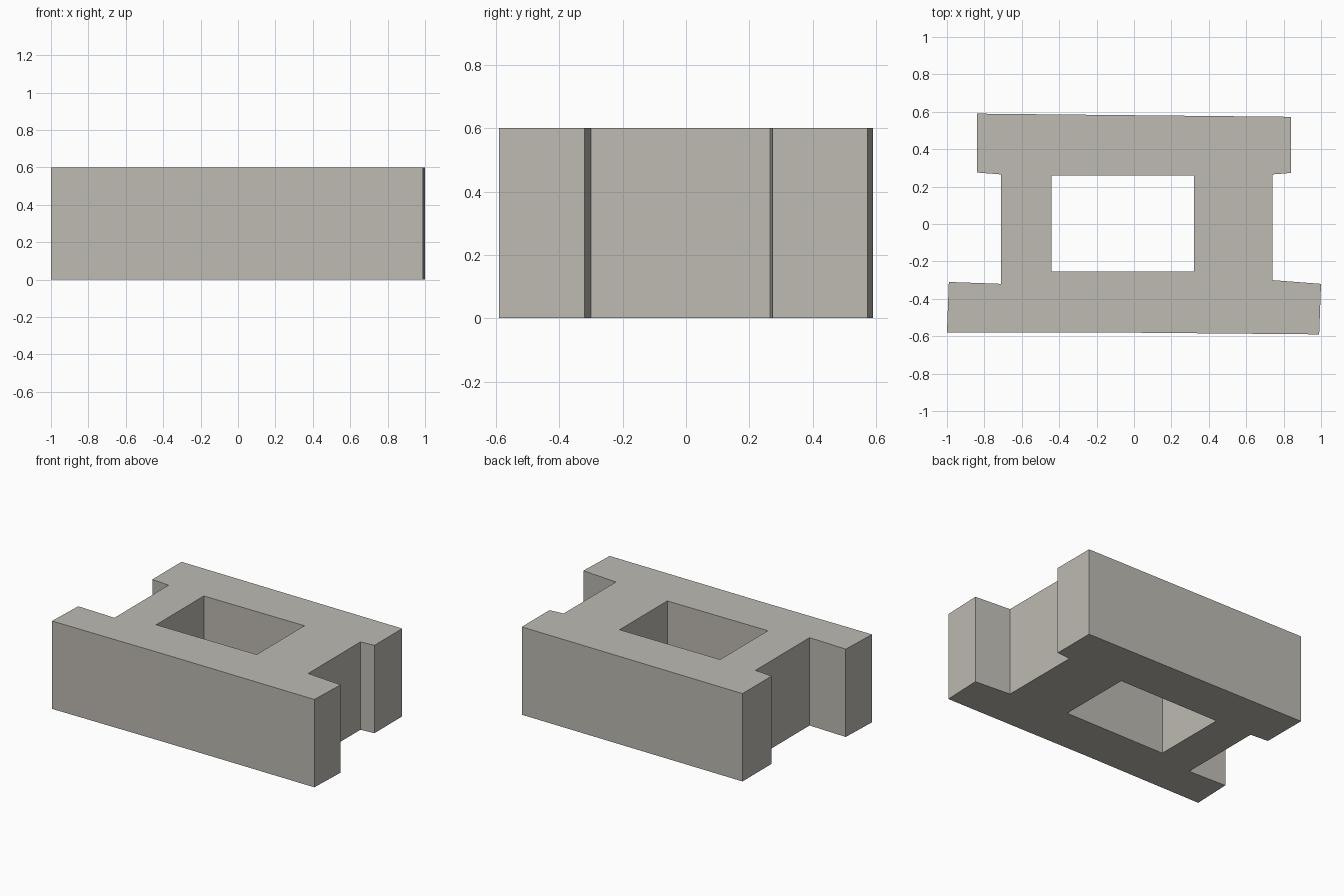
import bpy
import bmesh

if "Cube" in bpy.data.objects:
    bpy.data.objects.remove(bpy.data.objects["Cube"])

HEIGHT = 0.6

# Slightly irregular H-shaped outline, counter-clockwise from front left
OUTLINE = [(-1.0, -0.58), (-0.12, -0.58), (0.99, -0.59), (1.0, -0.32),
           (0.74, -0.30), (0.74, 0.265), (0.84, 0.273), (0.84, 0.573),
           (-0.84, 0.59), (-0.84, 0.275), (-0.71, 0.265), (-0.71, -0.32),
           (-0.99, -0.31)]
# Rectangular opening through the middle
OPENING = [(-0.44, -0.255), (-0.44, 0.26), (0.32, 0.26), (0.32, -0.255)]

stone = bpy.data.materials.new("warm_grey_stone")
stone.diffuse_color = (0.515, 0.495, 0.45, 1)
stone.use_nodes = True
stone.node_tree.nodes["Principled BSDF"].inputs["Base Color"].default_value = stone.diffuse_color


def add_loop(bm, points):
    verts = [bm.verts.new((x, y, 0)) for x, y in points]
    return [bm.edges.new((v, verts[(i + 1) % len(verts)]))
            for i, v in enumerate(verts)]


# Fill the profile around the opening, then raise it to full height
bm = bmesh.new()
edges = add_loop(bm, OUTLINE) + add_loop(bm, OPENING)
bmesh.ops.triangle_fill(bm, edges=edges, use_beauty=True)
raised = bmesh.ops.extrude_face_region(bm, geom=bm.faces[:], use_keep_orig=True)
top = [g for g in raised["geom"] if isinstance(g, bmesh.types.BMVert)]
bmesh.ops.translate(bm, verts=top, vec=(0, 0, HEIGHT))
bmesh.ops.recalc_face_normals(bm, faces=bm.faces[:])

mesh = bpy.data.meshes.new("hollow_block")
bm.to_mesh(mesh)
bm.free()
mesh.materials.append(stone)
block = bpy.data.objects.new("hollow_block", mesh)
bpy.context.collection.objects.link(block)
